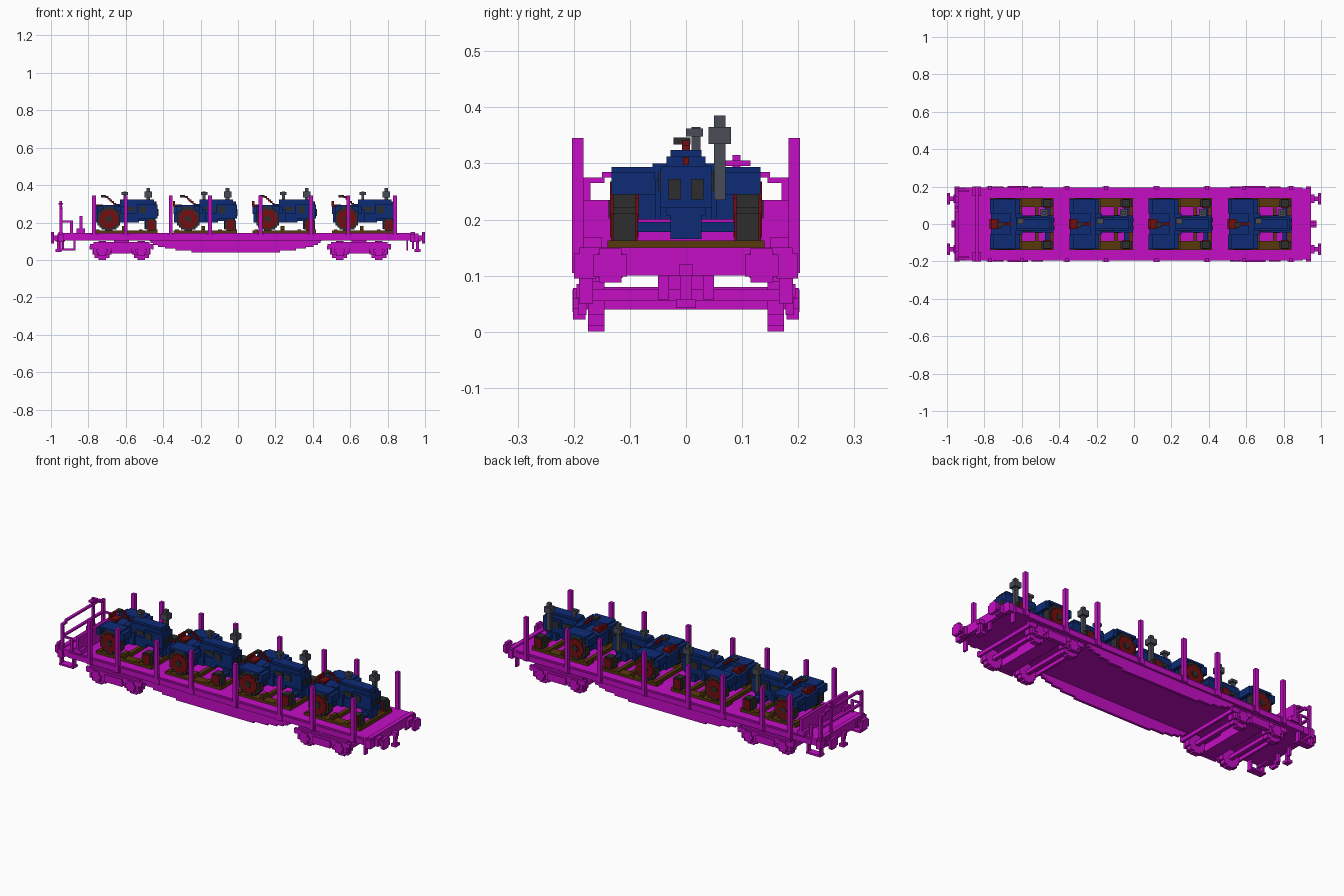
import bpy, bmesh, math
from mathutils import Matrix, Vector

if "Cube" in bpy.data.objects:
    bpy.data.objects.remove(bpy.data.objects["Cube"])

# Shared dimensions
STEP = .01
DECK_TOP = .143
SIDE = .19
MIDDLE = -.013
ENDS = (-1, 1)


def material(name, red, green, blue):
    mat = bpy.data.materials.new(name)
    mat.use_nodes = True
    colour = (red, green, blue, 1)
    mat.diffuse_color = colour
    mat.node_tree.nodes["Principled BSDF"].inputs["Base Color"].default_value = colour
    return mat


MAGENTA = material("magenta", red=.56, green=.004, blue=.56)
BLUE = material("blue", red=.004, green=.025, blue=.18)
RED = material("dark red", red=.17, green=.004, blue=.005)
BLACK = material("tyre black", red=.027, green=.027, blue=.027)
GREY = material("steel grey", red=.065, green=.07, blue=.095)
WOOD = material("wood brown", red=.1, green=.04, blue=.004)


class Part:
    """Collects blocks and stepped discs, then becomes one object."""

    def __init__(self, name, mat):
        self.name, self.mat, self.mesh = name, mat, bmesh.new()

    def block(self, at, size):
        placed = Matrix.Translation(Vector(at)) @ Matrix.Diagonal((*size, 1))
        bmesh.ops.create_cube(self.mesh, size=1, matrix=placed)

    def pair(self, at, size):
        """The same block on the left and the right of the centre line."""
        x, y, z = at
        self.block(at, size)
        self.block((x, -y, z), size)

    def disc_pair(self, at, radius, depth, facing_end=False):
        """Two mirrored round plates built from rows of blocks."""
        x, y, z = at
        rows = round(radius * 2 / STEP)
        height = radius * 2 / rows
        for row in range(rows):
            offset = (row + .5) * height - radius
            half = math.sqrt(radius ** 2 - offset ** 2)
            width = 2 * max(STEP, round(half / STEP) * STEP)
            size = (depth, width, height) if facing_end else (width, depth, height)
            self.pair((x, y, z + offset), size)

    def done(self):
        data = bpy.data.meshes.new(self.name)
        self.mesh.to_mesh(data)
        self.mesh.free()
        data.materials.append(self.mat)
        result = bpy.data.objects.new(self.name, data)
        bpy.context.scene.collection.objects.link(result)
        return result


# Wagon deck with edge rails and end beams
deck = Part("deck", MAGENTA)
deck.block(at=(MIDDLE, 0, .124), size=(1.88, SIDE * 2, .038))
deck.pair(at=(0, SIDE, .12), size=(1.8, STEP, .03))
for end in ENDS:
    beam = MIDDLE / 2 + end * .94
    deck.block(at=(beam, 0, .125), size=(.024, SIDE * 2, .05))
    deck.pair(at=(beam, .18, .117), size=(.028, .04, .045))
deck.done()

# Fish-belly side sills, stepped along a shallow arc
sills = Part("side_sills", MAGENTA)
layers = 7
for layer in range(layers):
    reach = .46 * math.sqrt(1 - (layer / layers) ** 2)
    sills.pair(at=(MIDDLE, .177, .105 - layer * STEP), size=(reach * 2, .014, STEP))
sills.done()

# Stakes with their pockets
stakes = Part("side_stakes", MAGENTA)
for x in (-.77, -.6, -.36, -.15, .12, .39, .59, .84):
    stakes.pair(at=(x, .193, .225), size=(.02, .02, .24))
    stakes.pair(at=(x, SIDE, .12), size=(.036, .02, .03))
stakes.done()

# Bulkhead behind the brake platform
bulkhead = Part("bulkhead", MAGENTA)
bulkhead.block(at=(-.84, 0, .19), size=(.015, .4, .09))
bulkhead.pair(at=(-.84, .175, .155), size=(.045, .05, .025))
bulkhead.done()

# Arched end railing with side returns
railing = Part("end_railing", MAGENTA)
rail_x = -.947
railing.pair(at=(rail_x, .178, .205), size=(.015, .015, .14))
railing.pair(at=(rail_x, .165, .27), size=(.015, .04, STEP))
railing.block(at=(rail_x, 0, .28), size=(.015, .3, STEP))
railing.block(at=(rail_x, 0, .205), size=(.015, .36, STEP))
railing.pair(at=(-.915, .178, .205), size=(.06, STEP, STEP))
railing.pair(at=(-.89, .178, .175), size=(.015, STEP, .07))
railing.done()

# Handwheel on its column
handwheel = Part("brake_handwheel", MAGENTA)
handwheel.block(at=(rail_x, .09, .225), size=(.013, .014, .18))
handwheel.block(at=(rail_x, .09, .3), size=(.024, .05, STEP))
handwheel.done()

# Hanging footsteps
footsteps = Part("footsteps", MAGENTA)
for x in (-.95, -.875, .905):
    footsteps.pair(at=(x, .178, .08), size=(STEP, .025, .06))
footsteps.pair(at=(-.912, .175, .055), size=(.086, .04, STEP))
footsteps.done()

# Buffers and couplers on both ends
buffers = Part("buffers", MAGENTA)
couplers = Part("couplers", MAGENTA)
for end in ENDS:
    buffers.disc_pair(at=(end * .992, .135, .118), radius=.03, depth=.016, facing_end=True)
    buffers.pair(at=(end * .96, .135, .118), size=(.06, .026, .026))
    buffers.pair(at=(end * .95, .135, .118), size=(.03, .044, .044))
    couplers.block(at=(end * .95, 0, .11), size=(.05, .024, .022))
    couplers.block(at=(end * .96, 0, .08), size=(.015, .02, .06))
    couplers.block(at=(end * .96, 0, .05), size=(.03, .036, .015))
    couplers.pair(at=(end * .936, .04, .08), size=(.012, .02, .045))
buffers.done()
couplers.done()

# Bogies: side frames, axle boxes, springs, cross beams and wheels
for label, end in zip(("rear", "front"), ENDS):
    centre = MIDDLE * -1 + end * .635
    frame = Part(label + "_bogie_frame", MAGENTA)
    wheels = Part(label + "_bogie_wheels", MAGENTA)
    frame.pair(at=(centre, .187, .073), size=(.34, .017, .025))
    frame.pair(at=(centre, .184, .07), size=(.3, .012, .05))
    frame.pair(at=(centre, SIDE, .055), size=(.11, .024, .04))
    frame.block(at=(centre, 0, .06), size=(.08, .36, .04))
    frame.block(at=(centre, 0, .093), size=(.08, .1, .026))
    for side in ENDS:
        axle = centre + side * .105
        frame.block(at=(centre + side * .165, 0, .065), size=(.012, SIDE * 2, .02))
        frame.disc_pair(at=(axle, SIDE, .05), radius=.028, depth=.022)
        frame.pair(at=(axle, .185, .045), size=(.09, .015, .03))
        wheels.disc_pair(at=(axle, .16, .05), radius=.05, depth=.03)
        wheels.block(at=(axle, 0, .05), size=(.02, .3, .02))
    frame.done()
    wheels.done()


def build_tractor():
    """One tractor centred on x = 0, front towards +x, as a list of objects."""
    # Wooden cradle
    cradle = Part("wooden_cradle", WOOD)
    cradle.pair(at=(0, .115, .15), size=(.34, .05, .013))
    for x in (-.15, -.01, .08, .16):
        cradle.block(at=(x, 0, .153), size=(.02, .28, .02))
    cradle.pair(at=(-.01, .11, .168), size=(.02, .04, .024))

    # Large rear and small front wheels
    tyres = Part("tyres", BLACK)
    hubs = Part("wheel_hubs", RED)
    caps = Part("hub_caps", BLACK)
    rear, front = (-.09, .11, .218), (.135, .11, .187)
    tyres.disc_pair(at=rear, radius=.065, depth=.04)
    tyres.disc_pair(at=front, radius=.034, depth=.04)
    hubs.disc_pair(at=rear, radius=.05, depth=.05)
    hubs.disc_pair(at=front, radius=.025, depth=.048)
    caps.disc_pair(at=rear, radius=.016, depth=.056)

    # Gearbox, engine hood and axles
    body = Part("tractor_body", BLUE)
    body.block(at=(-.08, 0, .235), size=(.17, .11, .07))
    body.block(at=(.065, 0, .26), size=(.19, .07, .105))
    body.block(at=(.06, 0, .315), size=(.18, .056, .018))
    body.block(at=(.115, 0, .258), size=(.11, .09, .075))
    body.block(at=(.02, 0, .225), size=(.1, .09, .05))
    body.block(at=(.13, 0, .193), size=(.06, .056, .056))
    body.block(at=(.135, 0, .187), size=(.024, .18, .018))
    body.block(at=(-.09, 0, .218), size=(.024, .18, .024))
    body.block(at=(-.045, 0, .26), size=(.03, .12, .08))

    # Fenders stepping down around the rear wheels
    fenders = Part("fenders", BLUE)
    fenders.pair(at=(-.09, .094, .288), size=(.12, .077, .012))
    for side in ENDS:
        fenders.pair(at=(-.09 + side * .07, .094, .265), size=(.02, .077, .04))
    fenders.pair(at=(-.09, .07, .243), size=(.12, .03, .086))

    # Grille, side vents and front mark
    vents = Part("grille_and_vents", BLACK)
    vents.pair(at=(.17, .02, .254), size=(.008, .022, .036))
    vents.pair(at=(.09, .045, .268), size=(.035, .008, .035))
    vents.pair(at=(.025, .036, .272), size=(.05, .008, .02))
    mark = Part("front_mark", RED)
    mark.block(at=(.16, 0, .304), size=(.008, STEP, .014))

    # Seat and steering
    seat = Part("seat", RED)
    seat.block(at=(-.145, 0, .29), size=(.045, .056, STEP))
    seat.block(at=(-.166, 0, .3), size=(.012, .056, .03))
    seat.block(at=(-.145, 0, .277), size=(.015, .02, .024))
    column = Part("steering_column", RED)
    for rung in range(5):
        column.block(at=(-.06 - rung * STEP, 0, .3 + rung * .009), size=(.015, .014, STEP))
    wheel = Part("steering_wheel", BLACK)
    wheel.block(at=(-.12, -.007, .34), size=(.027, .03, .012))

    # Exhaust stack and air intake
    exhaust = Part("exhaust_stack", GREY)
    exhaust.block(at=(.12, .06, .31), size=(.02, .02, .15))
    exhaust.block(at=(.12, .06, .35), size=(.04, .04, .03))
    intake = Part("air_intake", GREY)
    intake.block(at=(-.005, .018, .34), size=(.015, .016, .05))
    intake.block(at=(-.005, .015, .355), size=(.035, .03, .014))

    parts = (cradle, tyres, hubs, caps, body, fenders, vents,
             mark, seat, column, wheel, exhaust, intake)
    return [part.done() for part in parts]


# Four identical tractors along the deck
first = build_tractor()
for number in range(4):
    for part in first:
        tractor = part
        if number:
            tractor = part.copy()
            bpy.context.scene.collection.objects.link(tractor)
        tractor.location.x = -.6 + number * .424
